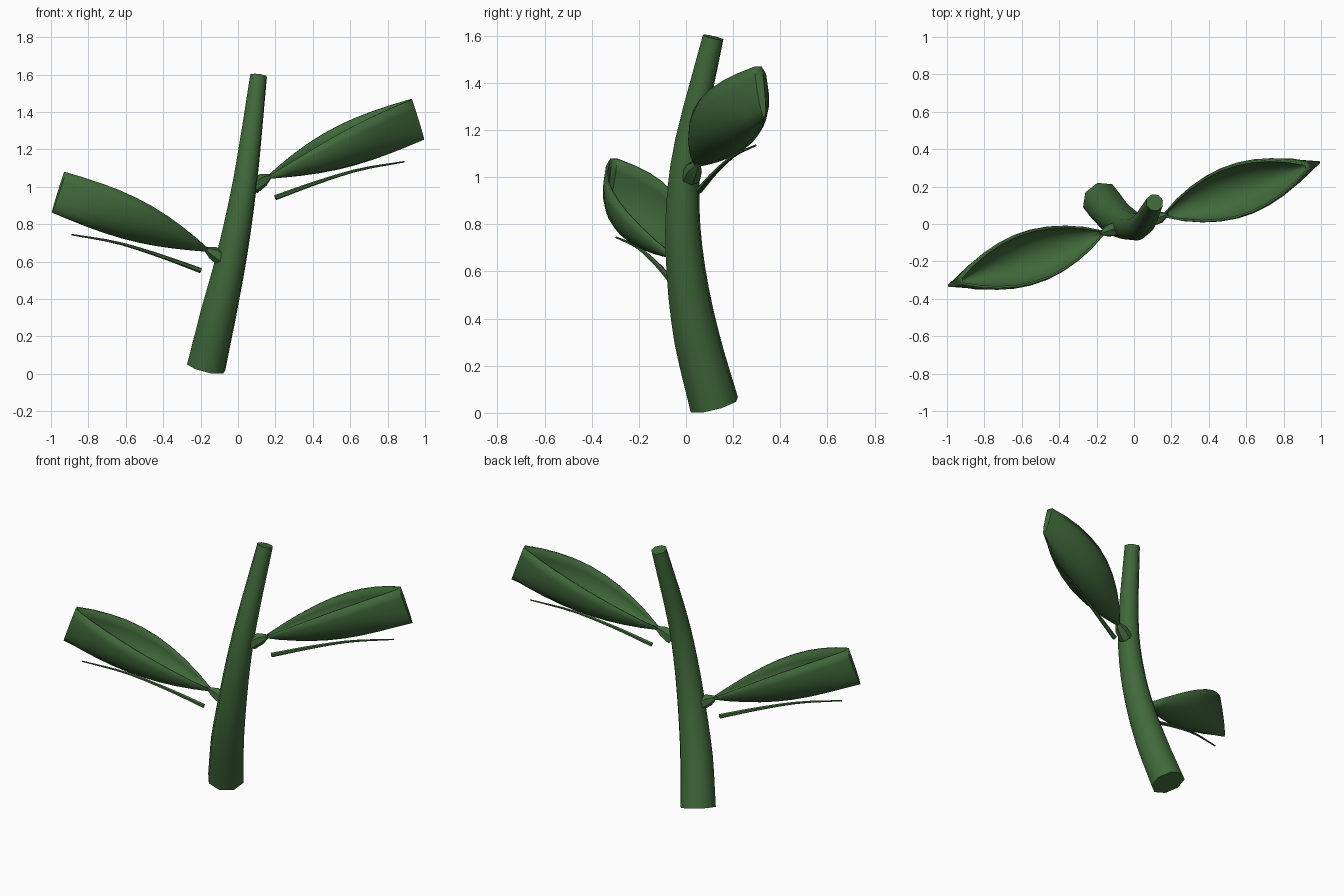
import bpy
import bmesh
import math
from mathutils import Vector, Matrix

if "Cube" in bpy.data.objects:
    bpy.data.objects.remove(bpy.data.objects["Cube"], do_unlink=True)

# One green for the whole plant
green = bpy.data.materials.new("leaf_green")
green.use_nodes = True
colour = (0.052, 0.14, 0.043, 1)
green.diffuse_color = colour
bsdf = green.node_tree.nodes["Principled BSDF"]
bsdf.inputs["Base Color"].default_value = colour
bsdf.inputs["Roughness"].default_value = 0.8


def finish(name, bm, angle=50):
    bmesh.ops.recalc_face_normals(bm, faces=bm.faces)
    mesh = bpy.data.meshes.new(name)
    bm.to_mesh(mesh)
    bm.free()
    mesh.materials.append(green)
    obj = bpy.data.objects.new(name, mesh)
    bpy.context.collection.objects.link(obj)
    bpy.ops.object.select_all(action='DESELECT')
    obj.select_set(True)
    bpy.context.view_layer.objects.active = obj
    bpy.ops.object.shade_smooth_by_angle(angle=math.radians(angle))
    return obj


def bridge(bm, rings, closed):
    count = len(rings[0])
    for a, b in zip(rings, rings[1:]):
        for i in range(count if closed else count - 1):
            j = (i + 1) % count
            bm.faces.new((a[i], a[j], b[j], b[i]))


def spline(points, t):
    """Catmull-Rom point on a path, t from 0 to 1."""
    p = [Vector(v) for v in points]
    p = [p[0] * 2 - p[1]] + p + [p[-1] * 2 - p[-2]]
    u = t * (len(points) - 1)
    i = min(int(u), len(points) - 2)
    u -= i
    a, b, c, d = p[i:i + 4]
    return 0.5 * (2 * b + (c - a) * u + (2 * a - 5 * b + 4 * c - d) * u ** 2
                  + (3 * b - a - 3 * c + d) * u ** 3)


def tube(name, points, radii, sides, steps, place=Matrix(), angle=50):
    """Tapered tube along a path, with flat caps."""
    bm = bmesh.new()
    rings = []
    for k in range(steps + 1):
        t = k / steps
        centre = spline(points, t)
        along = spline(points, min(t + .01, 1)) - spline(points, max(t - .01, 0))
        along.normalize()
        u = along.cross(Vector((0.3, -1, 0))).normalized()
        v = along.cross(u)
        f = t * (len(radii) - 1)
        i = min(int(f), len(radii) - 2)
        r = radii[i] + (radii[i + 1] - radii[i]) * (f - i)
        rings.append([bm.verts.new(place @ (centre + r * (u * math.cos(a) + v * math.sin(a))))
                      for a in (2 * math.pi * n / sides for n in range(sides))])
    bridge(bm, rings, True)
    bm.faces.new(rings[0])
    bm.faces.new(rings[-1])
    return finish(name, bm, angle)


def leaf(name, place, stations=9, across=12):
    """Boat-shaped folded leaf whose rims meet at an upright end edge."""
    base = Vector((0.16, 0.045, 1.05))
    rim_tip = Vector((0.925, 0.305, 1.46))
    keel_tip = Vector((0.995, 0.332, 1.26))
    side = Vector((-0.32, 0.947, 0))
    limit = math.radians(105)
    bm = bmesh.new()
    rings = []
    for k in range(stations + 1):
        t = k / stations
        bulge = math.sin(math.pi * t)
        rim = base.lerp(rim_tip, t) + Vector((0, 0, 0.008 + 0.045 * bulge))
        keel = base.lerp(keel_tip, t) - Vector((0, 0, 0.008 + 0.045 * bulge))
        width = 0.01 + 0.008 * t + 0.13 * max(bulge, 0) ** 0.85
        ring = []
        for n in range(across + 1):
            a = limit * (2 * n / across - 1)
            lift = (1 - math.cos(a)) / (1 - math.cos(limit))
            ring.append(bm.verts.new(place @ (keel.lerp(rim, lift) + side * width * math.sin(a))))
        rings.append(ring)
    bridge(bm, rings, False)
    # Close the end edge
    bm.faces.new(rings[-1])
    obj = finish(name, bm, 60)
    # Thin wall on the inner side
    wall = obj.modifiers.new("wall", 'SOLIDIFY')
    wall.thickness = 0.012
    wall.offset = -1
    return obj


# Main stem, bowed and leaning
tube("stem",
     [(-0.17, 0.12, 0.035), (-0.105, 0.045, 0.32), (-0.04, 0.0, 0.6),
      (0.012, -0.014, 0.87), (0.055, 0.013, 1.15), (0.11, 0.115, 1.593)],
     [0.108, 0.1, 0.086, 0.074, 0.063, 0.047], sides=8, steps=15)

# Each leaf has a node on the stem and a separate thin stalk below
placements = {"left": Matrix(),
              "right": Matrix.Translation((0, 0, -0.39)) @ Matrix.Rotation(math.pi, 4, 'Z')}
for label, place in placements.items():
    leaf(label + "_leaf", place)
    tube(label + "_leaf_node",
         [(0.08, 0.02, 1.0), (0.135, 0.035, 1.037), (0.18, 0.052, 1.06)],
         [0.042, 0.036, 0.008], sides=6, steps=2, place=place, angle=30)
    tube(label + "_leaf_stalk",
         [(0.2, 0.055, 0.942), (0.42, 0.125, 1.022), (0.65, 0.205, 1.092), (0.89, 0.295, 1.134)],
         [0.014, 0.004], sides=6, steps=8, place=place)
